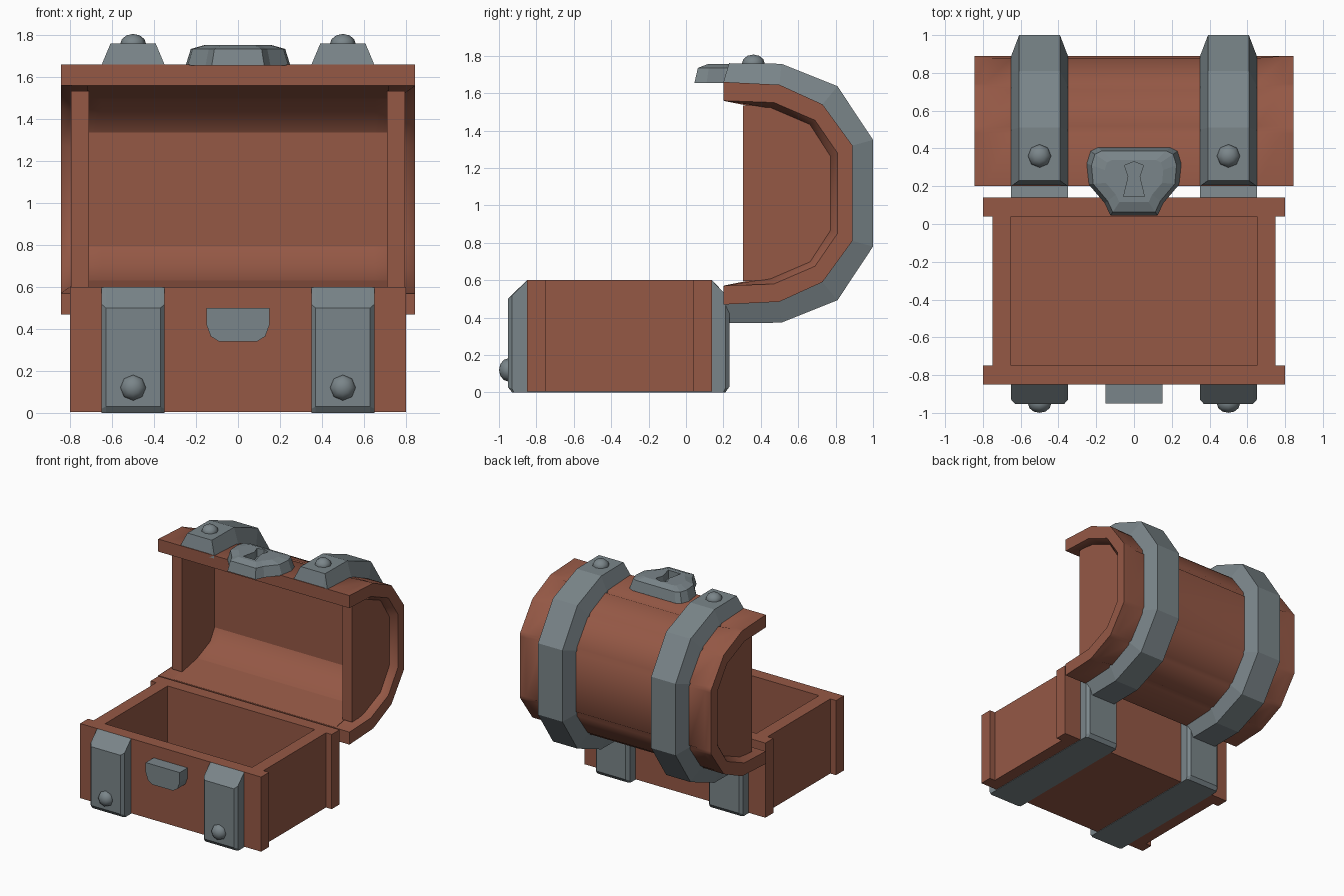
import bpy, bmesh, math
from mathutils import Vector

if "Cube" in bpy.data.objects:
    bpy.data.objects.remove(bpy.data.objects["Cube"])


def material(name, rgb):
    m = bpy.data.materials.new(name)
    m.diffuse_color = (*rgb, 1)
    m.use_nodes = True
    m.node_tree.nodes["Principled BSDF"].inputs["Base Color"].default_value = m.diffuse_color
    return m


WOOD = material("reddish brown wood", (0.30, 0.098, 0.060))
METAL = material("grey metal", (0.195, 0.235, 0.252))
LID_MID = 1.065


def finish(name, bm, mat, smooth=None):
    bmesh.ops.recalc_face_normals(bm, faces=bm.faces)
    me = bpy.data.meshes.new(name)
    bm.to_mesh(me)
    bm.free()
    me.materials.append(mat)
    ob = bpy.data.objects.new(name, me)
    bpy.context.collection.objects.link(ob)
    if smooth:
        bpy.ops.object.select_all(action='DESELECT')
        ob.select_set(True)
        bpy.context.view_layer.objects.active = ob
        bpy.ops.object.shade_smooth_by_angle(angle=math.radians(smooth))
    return ob


def loft(name, sections, mat, axis='X', offset=0.0, smooth=None):
    """Skin matching 2D outlines placed along an axis, with end caps."""
    bm = bmesh.new()
    place = {'X': lambda t, a, b: (t, a, b),
             'Y': lambda t, a, b: (a, t, b),
             'Z': lambda t, a, b: (a, b, t)}[axis]
    rings = [[bm.verts.new(place(t + offset, a, b)) for a, b in pts] for t, pts in sections]
    n = len(rings[0])
    for r, s in zip(rings, rings[1:]):
        for i in range(n):
            j = (i + 1) % n
            bm.faces.new((r[i], r[j], s[j], s[i]))
    bm.faces.new(rings[0])
    bm.faces.new(rings[-1])
    return finish(name, bm, mat, smooth)


def box(name, x0, x1, y0, y1, z0, z1, mat):
    outline = [(y0, z0), (y1, z0), (y1, z1), (y0, z1)]
    return loft(name, [(x0, outline), (x1, outline)], mat)


def arch(half):
    """Complete an upper half path with its mirror about the lid's middle."""
    return half + [(y, 2 * LID_MID - z) for y, z in reversed(half)]


def mirror_x(half):
    return half + [(-x, y) for x, y in reversed(half)]


def seams(path, depth):
    """Add a plank seam at every corner, sunk by depth."""
    pts = [Vector(p) for p in path]
    out = [pts[0]]
    for a, p, b in zip(pts, pts[1:], pts[2:]):
        inward = (Vector((0.3, LID_MID)) - p).normalized()
        out += [p + (a - p).normalized() * 0.02, p + inward * depth,
                p + (b - p).normalized() * 0.02]
    return [tuple(p) for p in out + [pts[-1]]]


def rivet(name, loc, front=False):
    bm = bmesh.new()
    bmesh.ops.create_uvsphere(bm, u_segments=8, v_segments=6, radius=0.062)
    for v in bm.verts:
        x, y, z = v.co
        z *= 0.8
        v.co = Vector((x, -z, y) if front else (x, y, z)) + Vector(loc)
    finish(name, bm, METAL, 50)


# Base box
box("base_front_board", -0.8, 0.8, -0.85, -0.75, 0.004, 0.6, WOOD)
box("base_back_board", -0.8, 0.8, 0.04, 0.14, 0.004, 0.6, WOOD)
box("base_floor", -0.66, 0.66, -0.76, 0.05, 0.004, 0.1, WOOD)
for side, s in (("left", -1), ("right", 1)):
    x0, x1 = sorted((0.65 * s, 0.75 * s))
    box(f"base_{side}_board", x0, x1, -0.755, 0.045, 0.004, 0.6, WOOD)

# Lid shell, its outer planks parted by seams that fade at the ends
outer = arch([(0.2, 1.66), (0.5, 1.645), (0.73, 1.54), (0.89, 1.32)])
lip = arch([(0.2, 1.56), (0.47, 1.55), (0.69, 1.455), (0.81, 1.28)])
inner = arch([(0.2, 1.56), (0.45, 1.52), (0.66, 1.43), (0.77, 1.26)])
plain, sunk = seams(outer, 0), seams(outer, 0.018)
loft("lid_shell", [(-0.845, plain + lip[::-1]), (-0.79, plain + inner[::-1]),
                   (-0.65, sunk + inner[::-1]), (0.65, sunk + inner[::-1]),
                   (0.79, plain + inner[::-1]), (0.845, plain + lip[::-1])], WOOD, smooth=40)

# Lid lining with a flat back, and end panels
lining = arch([(0.205, 1.6), (0.47, 1.58), (0.69, 1.49), (0.8, 1.3)])
hollow = arch([(0.205, 1.558), (0.72, 1.455)])
lining_outline = lining + hollow[::-1]
loft("lid_lining", [(-0.72, lining_outline), (0.72, lining_outline)], WOOD)
panel = arch([(0.305, 1.535), (0.45, 1.53), (0.67, 1.44), (0.78, 1.27)])
for side, s in (("left", -1), ("right", 1)):
    loft(f"lid_{side}_panel", [(0.71 * s, panel), (0.795 * s, panel)], WOOD)

# Metal straps on base and lid, with rivets
u_inside = [(0.13, 0.59), (0.13, 0.03), (-0.84, 0.03), (-0.84, 0.59)]
u_edge = [(-0.85, 0.598), (-0.93, 0.518), (-0.93, 0.02), (-0.92, 0.0),
          (0.2, 0.0), (0.21, 0.02), (0.21, 0.525), (0.14, 0.598)]
u_face = [(-0.85, 0.6), (-0.953, 0.5), (-0.953, 0.03), (-0.93, 0.0),
          (0.21, 0.0), (0.232, 0.03), (0.232, 0.5), (0.14, 0.6)]
strap_face = arch([(0.23, 1.76), (0.51, 1.757), (0.81, 1.637), (1.0, 1.35)])
strap_back = [(0.2 + (y - 0.2) * 0.96, LID_MID + (z - LID_MID) * 0.96) for y, z in outer][::-1]
for side, cx in (("left", -0.5), ("right", 0.5)):
    loft(f"base_{side}_strap", [(-0.15, u_edge + u_inside), (-0.13, u_face + u_inside),
                                (0.13, u_face + u_inside), (0.15, u_edge + u_inside)],
         METAL, offset=cx)
    loft(f"lid_{side}_strap", [(-0.15, outer + strap_back), (-0.108, strap_face + strap_back),
                               (0.108, strap_face + strap_back), (0.15, outer + strap_back)],
         METAL, offset=cx)
    rivet(f"lid_{side}_rivet", (cx, 0.36, 1.757))
    rivet(f"base_{side}_rivet", (cx, -0.95, 0.12), front=True)

# Catch on the base front
catch = mirror_x([(0.15, 0.5), (0.15, 0.42), (0.13, 0.365), (0.09, 0.34)])
loft("front_catch", [(-0.95, catch), (-0.84, catch)], METAL, axis='Y')

# Lock plate on the lid, with a crowned face
plate = mirror_x([(0.19, 0.405), (0.23, 0.385), (0.25, 0.32), (0.24, 0.21),
                  (0.155, 0.11), (0.125, 0.045)])


def shrunk(f):
    return [(x * f, 0.23 + (y - 0.23) * f) for x, y in plate]


lock = loft("lock_plate", [(1.655, plate), (1.735, shrunk(0.9)), (1.755, shrunk(0.62))],
            METAL, axis='Z')

# Keyhole cut into the lock plate
key = [(0, 0.33), (0.05, 0.31), (0.03, 0.25), (0.055, 0.145),
       (-0.055, 0.145), (-0.03, 0.25), (-0.05, 0.31)]
cutter = loft("keyhole_cutter", [(1.69, key), (1.85, key)], METAL, axis='Z')
cutter.hide_render = True
cut = lock.modifiers.new("keyhole", 'BOOLEAN')
cut.operation, cut.object, cut.solver = 'DIFFERENCE', cutter, 'EXACT'
bpy.context.view_layer.objects.active = lock
bpy.ops.object.modifier_apply(modifier=cut.name)
bpy.data.objects.remove(cutter)
